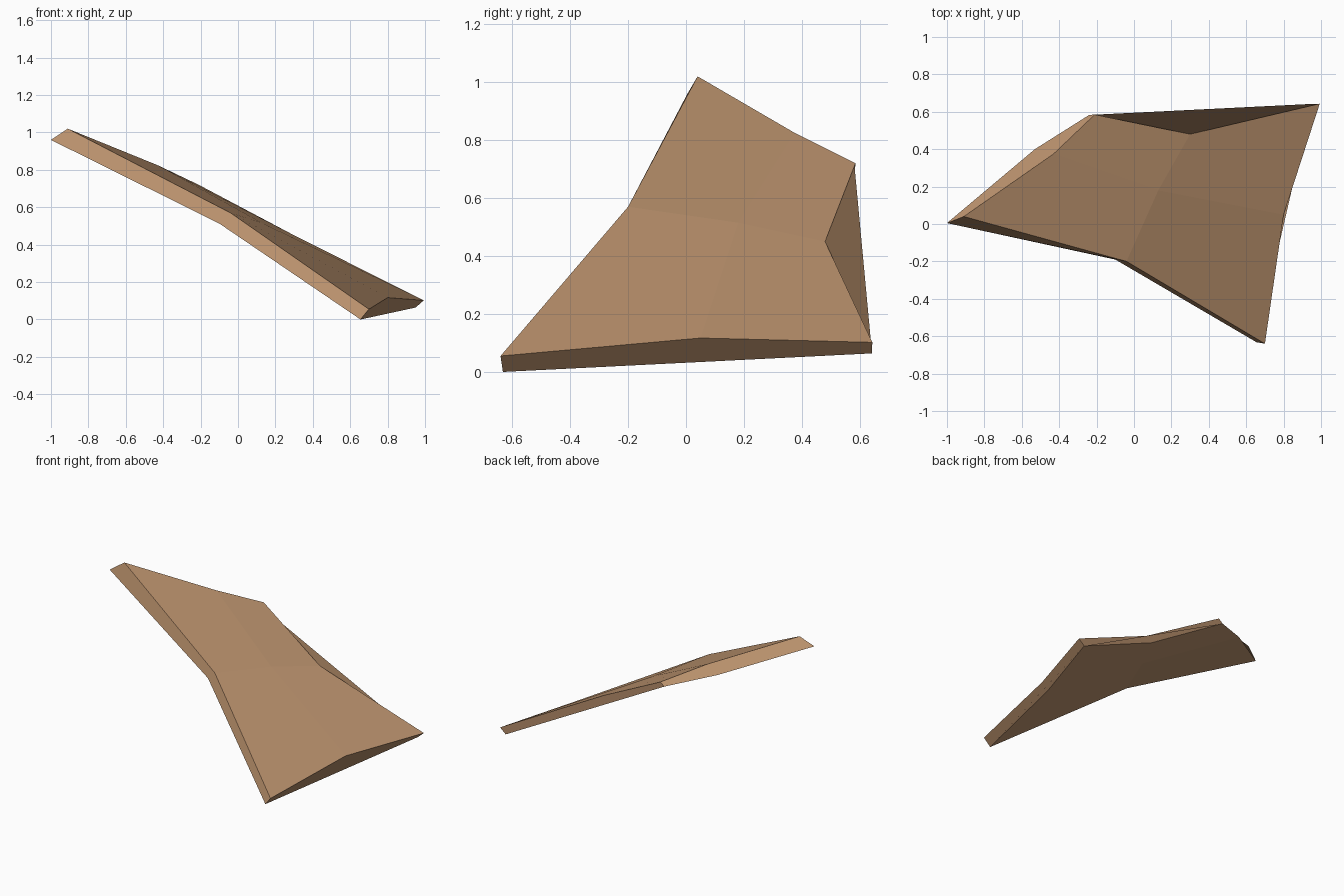
import bpy

# one flat colour
clay = bpy.data.materials.new("tan_brown")
clay.diffuse_color = (0.50, 0.29, 0.155, 1)

# upper skin: a 3 x 3 control grid, high tip to low edge, front to back
upper = [(-0.91, 0.04, 1.02), (-0.04, -0.20, 0.57), (0.70, -0.64, 0.055),
         (-0.43, 0.375, 0.825), (0.13, 0.18, 0.515), (0.80, 0.05, 0.117),
         (-0.21, 0.585, 0.72), (0.30, 0.48, 0.45), (0.993, 0.643, 0.102)]
# lower skin: the same grid across the thickness
lower = [(-1.0, 0.005, 0.96), (-0.10, -0.19, 0.513), (0.655, -0.632, 0.0),
         (-0.53, 0.40, 0.785), (0.085, 0.185, 0.46), (0.75, 0.05, 0.077),
         (-0.24, 0.583, 0.695), (0.25, 0.47, 0.423), (0.95, 0.642, 0.064)]

# skins as quads
faces = []
for r in range(2):
    for c in range(2):
        i = 3 * r + c
        quad = [i, i + 1, i + 4, i + 3]
        faces.append(quad)
        faces.append([9 + k for k in reversed(quad)])

# each rim side is a single flat-shaded six-sided face
for a, m, b in ((0, 1, 2), (2, 5, 8), (8, 7, 6), (6, 3, 0)):
    faces.append([b, m, a, a + 9, m + 9, b + 9])

mesh = bpy.data.meshes.new("slab_shard")
mesh.from_pydata(upper + lower, [], faces)
mesh.materials.append(clay)
mesh.update()
bpy.context.collection.objects.link(bpy.data.objects.new("slab_shard", mesh))
